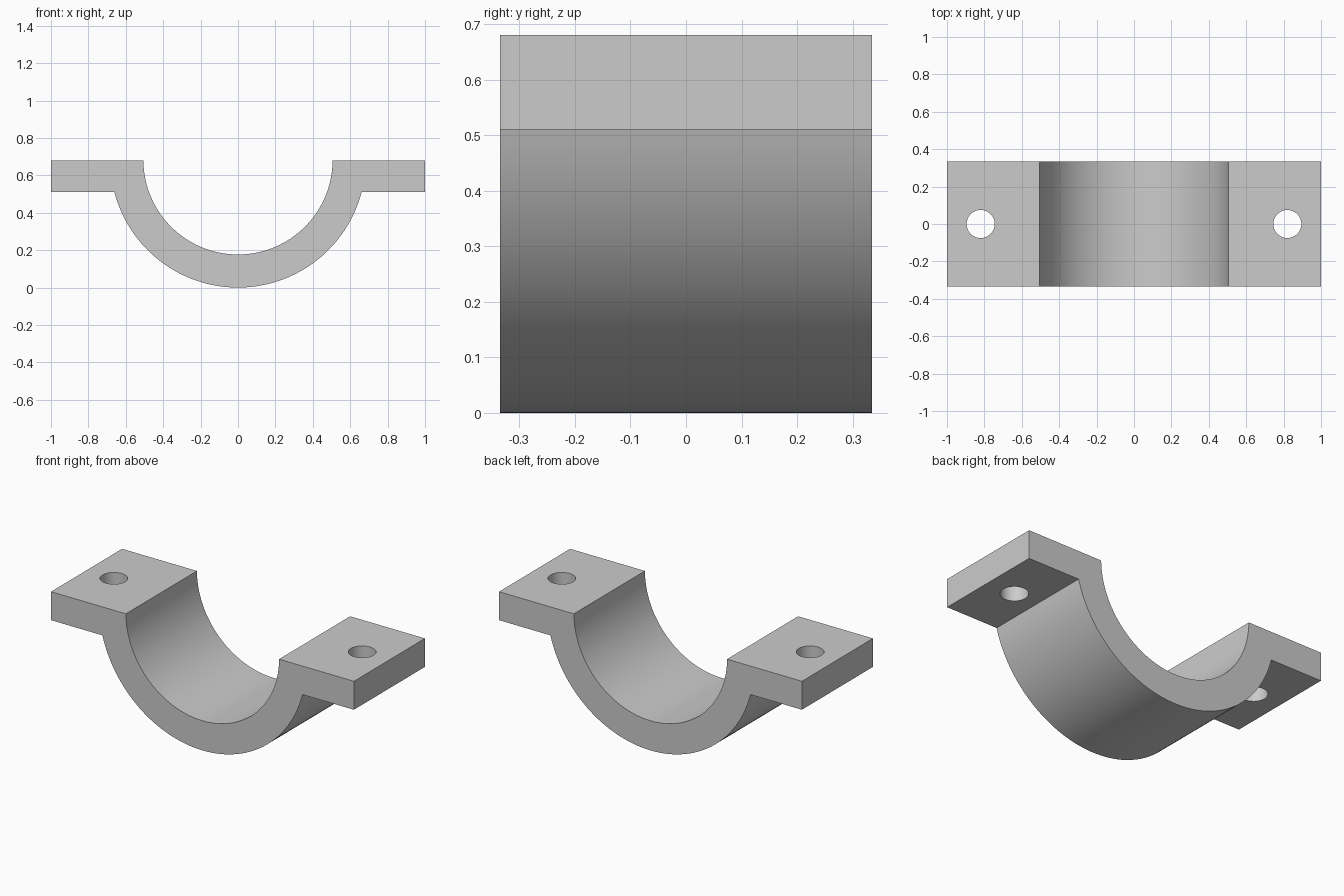
import bpy, bmesh
from math import sin, cos, asin, pi, radians

if "Cube" in bpy.data.objects:
    bpy.data.objects.remove(bpy.data.objects["Cube"], do_unlink=True)

HALF_DEPTH = 0.335
TOP, FLANGE_BOTTOM = 0.68, 0.51
CENTRE_Z, OUTER_R, INNER_R = 0.683, 0.683, 0.506
HOLE_X, HOLE_R = 0.82, 0.075

grey = bpy.data.materials.new("plain grey")
grey.use_nodes = True
colour = (0.6, 0.6, 0.6, 1)
grey.diffuse_color = colour
grey.node_tree.nodes["Principled BSDF"].inputs["Base Color"].default_value = colour


def lower_arc(radius, z_end, steps=64):
    """Points of an arc below z_end, from +x round the bottom to -x."""
    start = -asin((CENTRE_Z - z_end) / radius)
    sweep = -pi - 2 * start
    angles = [start + sweep * i / steps for i in range(steps + 1)]
    return [(radius * cos(a), CENTRE_Z + radius * sin(a)) for a in angles]


# Saddle and flange cross-section, extruded along y
profile = [(1, TOP), (1, FLANGE_BOTTOM)]
profile += lower_arc(OUTER_R, FLANGE_BOTTOM)
profile += [(-1, FLANGE_BOTTOM), (-1, TOP)]
profile += reversed(lower_arc(INNER_R, TOP))

bm = bmesh.new()
face = bm.faces.new([bm.verts.new((x, -HALF_DEPTH, z)) for x, z in profile])
ext = bmesh.ops.extrude_face_region(bm, geom=[face])
verts = [g for g in ext["geom"] if isinstance(g, bmesh.types.BMVert)]
bmesh.ops.translate(bm, verts=verts, vec=(0, 2 * HALF_DEPTH, 0))
bmesh.ops.recalc_face_normals(bm, faces=bm.faces)
mesh = bpy.data.meshes.new("clamp_saddle")
bm.to_mesh(mesh)
bm.free()
mesh.materials.append(grey)
clamp = bpy.data.objects.new("clamp_saddle", mesh)
bpy.context.collection.objects.link(clamp)

# Bolt holes through both flanges
for side, name in ((1, "left"), (-1, "right")):
    bpy.ops.mesh.primitive_cylinder_add(vertices=48, radius=HOLE_R, depth=0.5,
                                        location=(side * HOLE_X, 0, 0.6))
    cutter = bpy.context.object
    cutter.name = name + "_hole_cutter"
    cutter.hide_render = True
    cutter.data.materials.append(grey)
    bpy.ops.object.select_all(action="DESELECT")
    bpy.context.view_layer.objects.active = clamp
    clamp.select_set(True)
    mod = clamp.modifiers.new(name + "_hole", "BOOLEAN")
    mod.operation, mod.solver, mod.object = "DIFFERENCE", "EXACT", cutter
    bpy.ops.object.modifier_apply(modifier=mod.name)
    bpy.data.objects.remove(cutter, do_unlink=True)

bpy.ops.object.shade_smooth_by_angle(angle=radians(30))
